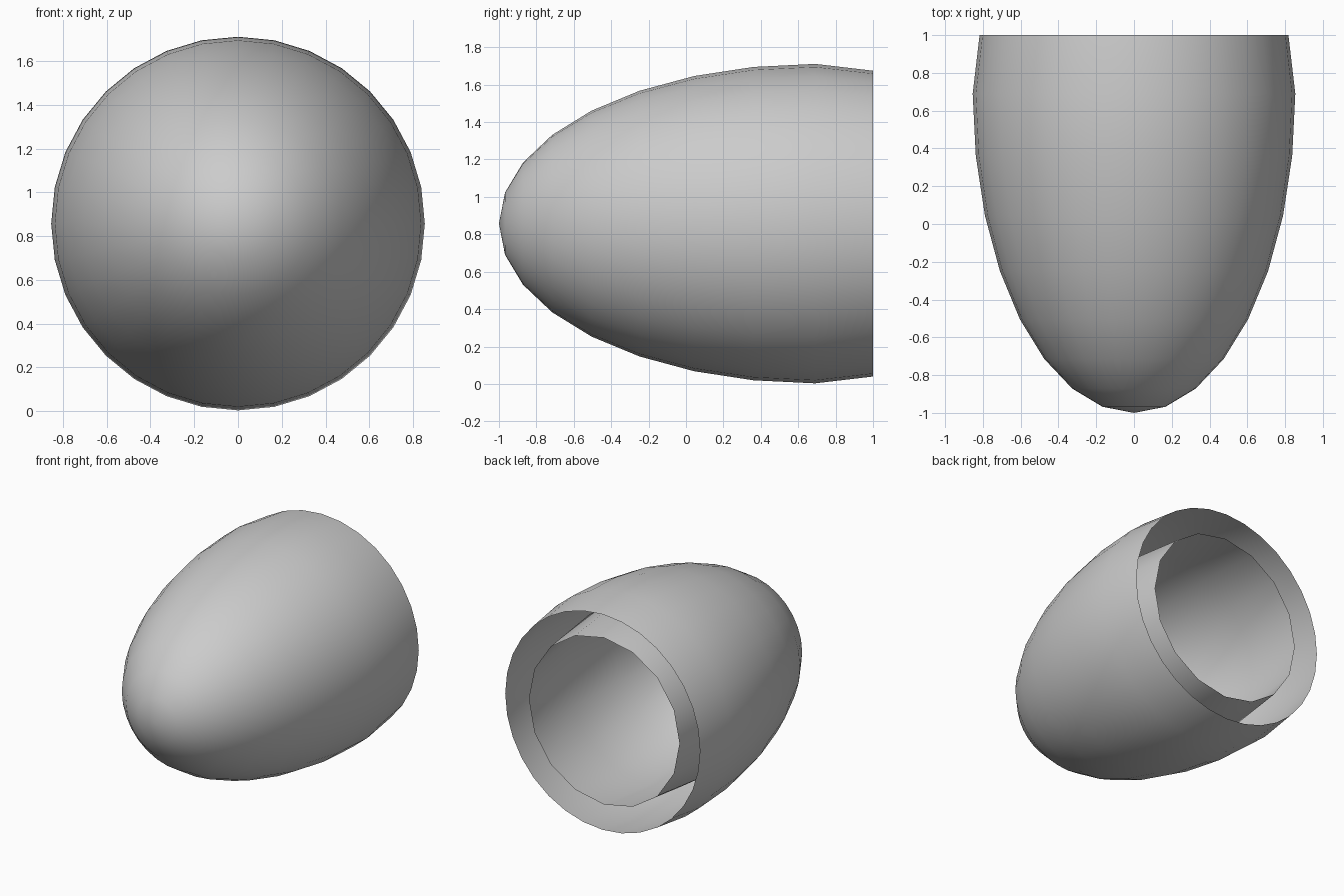
import bpy, bmesh
from math import sin, cos, pi

if "Cube" in bpy.data.objects:
    bpy.data.objects.remove(bpy.data.objects["Cube"])

CENTRE_Z = 0.857


def open_egg(name, sides, profile):
    """Revolve (y, radius) points about the y axis; the first point is the closed tip."""
    bm = bmesh.new()
    tip = bm.verts.new((0, profile[0][0], CENTRE_Z))
    rings = []
    for y, r in profile[1:]:
        rings.append([bm.verts.new((r * sin(2 * pi * i / sides), y,
                                    CENTRE_Z + r * cos(2 * pi * i / sides)))
                      for i in range(sides)])
    for i in range(sides):
        j = (i + 1) % sides
        bm.faces.new((tip, rings[0][i], rings[0][j]))
        for a, b in zip(rings, rings[1:]):
            bm.faces.new((a[i], b[i], b[j], a[j]))
    bmesh.ops.recalc_face_normals(bm, faces=bm.faces)
    for f in bm.faces:
        f.smooth = True
    mesh = bpy.data.meshes.new(name)
    bm.to_mesh(mesh)
    bm.free()
    # outward-facing check using the tip side
    if sum(p.normal.y * p.area for p in mesh.polygons) > 0:
        mesh.flip_normals()
    obj = bpy.data.objects.new(name, mesh)
    bpy.context.collection.objects.link(obj)
    return obj


def ellipsoid(centre_y, length, radius, rings, count):
    return [(centre_y - length * cos(pi * k / rings), radius * sin(pi * k / rings))
            for k in range(count)]


# outer shell: long half ellipsoid narrowing slightly to an open back rim
open_egg("outer_shell", 32, ellipsoid(0.69, 1.69, 0.854, 16, 9) + [(1.0, 0.8175)])

# inner shell: coarser, smaller egg nested inside, open at the back
open_egg("inner_shell", 16, ellipsoid(0.465, 1.35, 0.685, 8, 6))
